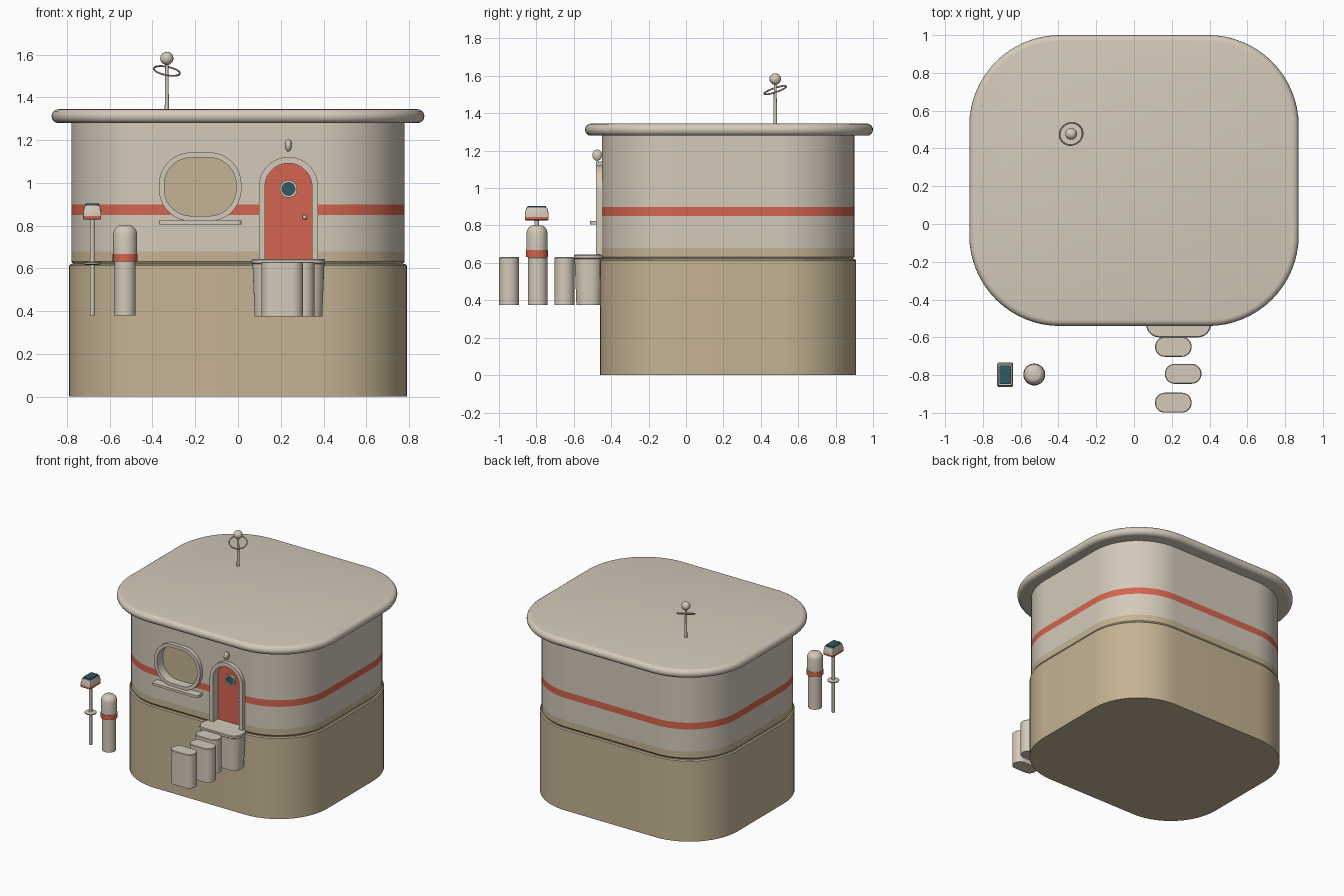
import bpy, bmesh, math
from mathutils import Vector

if "Cube" in bpy.data.objects:
    bpy.data.objects.remove(bpy.data.objects["Cube"])


def material(name, rgb):
    m = bpy.data.materials.new(name)
    m.diffuse_color = (*rgb, 1)
    m.use_nodes = True
    m.node_tree.nodes["Principled BSDF"].inputs["Base Color"].default_value = m.diffuse_color
    return m


CREAM = material("cream", (0.66, 0.59, 0.49))
TAN = material("tan", (0.56, 0.455, 0.295))
RED = material("coral red", (0.66, 0.13, 0.08))
TEAL = material("dark teal", (0.03, 0.10, 0.125))


def rounded(cx, cy, hx, hy, r, seg=12):
    """Rounded rectangle outline."""
    pts = []
    for k, (sx, sy) in enumerate([(1, 1), (-1, 1), (-1, -1), (1, -1)]):
        for i in range(seg + 1):
            a = math.pi / 2 * (k + i / seg)
            pts.append((cx + sx * (hx - r) + r * math.cos(a),
                        cy + sy * (hy - r) + r * math.sin(a)))
    return pts


def arch(cx, z0, half, spring, seg=24):
    """Doorway outline with a half-round top."""
    arc = [(cx + half * math.cos(math.pi * i / seg), spring + half * math.sin(math.pi * i / seg))
           for i in range(seg + 1)]
    return [(cx - half, z0), (cx + half, z0)] + arc


def circle(cx, cy, r, seg=32):
    return [(cx + r * math.cos(2 * math.pi * i / seg), cy + r * math.sin(2 * math.pi * i / seg))
            for i in range(seg)]


def finish(ob):
    bpy.ops.object.select_all(action='DESELECT')
    ob.select_set(True)
    bpy.context.view_layer.objects.active = ob
    bpy.ops.object.shade_smooth_by_angle(angle=math.radians(35))


def loft(name, levels, mats, front=False, caps=True, rule=None):
    """Skin outlines (outline, depth) stacked along z, or along y when front is set."""
    bm = bmesh.new()
    rings = [[bm.verts.new((u, d, v) if front else (u, v, d)) for u, v in o] for o, d in levels]
    for a, b in zip(rings, rings[1:]):
        n = len(a)
        for i in range(n):
            bm.faces.new((a[i], a[(i + 1) % n], b[(i + 1) % n], b[i]))
    if caps:
        bm.faces.new(rings[0])
        bm.faces.new(rings[-1])
    bmesh.ops.remove_doubles(bm, verts=bm.verts, dist=1e-5)
    bmesh.ops.recalc_face_normals(bm, faces=bm.faces)
    if rule:
        for f in bm.faces:
            f.material_index = rule(f.calc_center_median())
    me = bpy.data.meshes.new(name)
    bm.to_mesh(me)
    bm.free()
    ob = bpy.data.objects.new(name, me)
    bpy.context.collection.objects.link(ob)
    for m in mats:
        me.materials.append(m)
    finish(ob)
    return ob


def frame(name, outer, inner, back, face, mat):
    """Trim around an opening, closed all round."""
    return loft(name, [(outer, back), (outer, face), (inner, face), (inner, back), (outer, back)],
                [mat], front=True, caps=False)


def ball(name, loc, scale, mat):
    bpy.ops.mesh.primitive_uv_sphere_add(segments=24, ring_count=14, radius=1, location=loc)
    ob = bpy.context.object
    ob.name = name
    ob.scale = scale
    ob.data.materials.append(mat)
    finish(ob)
    return ob


def turned(name, x, y, profile, mats, rule=None):
    return loft(name, [(circle(x, y, r), z) for r, z in profile], mats, rule=rule)


# Foundation
CY = 0.225


def footprint(inset, r=0.41):
    return rounded(0, CY, 0.79 - inset, 0.685 - inset, r - inset, 14)


loft("foundation", [(footprint(0), 0), (footprint(0), 0.613), (footprint(0.007), 0.62)], [TAN])

# Walls with a tan skirting and a red stripe
wall = loft("walls", [(footprint(0.022), 0.615), (footprint(0.01), 0.632), (footprint(0.01), 0.68),
                      (footprint(0.01), 0.85), (footprint(0.01), 0.90), (footprint(0.01), 1.29)],
            [CREAM, TAN, RED],
            rule=lambda c: 1 if c.z < 0.68 else 2 if 0.85 < c.z < 0.9 else 0)

# Window and door openings
WX, WZ = -0.177, 0.982
DX = 0.236
window_in = rounded(WX, WZ, 0.168, 0.136, 0.125)
window_out = rounded(WX, WZ, 0.193, 0.161, 0.15)
door_in = arch(DX, 0.645, 0.110, 0.982)
door_out = arch(DX, 0.625, 0.138, 0.984)
for hole in (window_in, door_in):
    cutter = loft("cutter", [(hole, -0.6), (hole, -0.40)], [CREAM], front=True)
    cutter.hide_render = True
    mod = wall.modifiers.new("opening", 'BOOLEAN')
    mod.operation = 'DIFFERENCE'
    mod.solver = 'EXACT'
    mod.object = cutter
    bpy.context.view_layer.objects.active = wall
    bpy.ops.object.modifier_apply(modifier=mod.name)
    bpy.data.objects.remove(cutter)
finish(wall)
wall.modifiers.new("even shading", 'WEIGHTED_NORMAL').keep_sharp = True

# Window
frame("window_frame", window_out, window_in, -0.44, -0.48, CREAM)
loft("window_pane", [(window_in, -0.41), (window_in, -0.40)], [TAN], front=True)
loft("window_sill", [(rounded(WX, -0.475, 0.193, 0.037, 0.015, 4), z) for z in (0.806, 0.824)], [CREAM])

# Door with porthole, knob and lamp
frame("door_frame", door_out, door_in, -0.44, -0.48, CREAM)
loft("door", [(door_in, -0.42), (door_in, -0.40)], [RED], front=True)
frame("porthole_rim", circle(DX, 0.972, 0.041), circle(DX, 0.972, 0.030), -0.415, -0.437, CREAM)
loft("porthole_glass", [(circle(DX, 0.972, 0.032), -0.427), (circle(DX, 0.972, 0.032), -0.419)],
     [TEAL], front=True)
ball("door_knob", (0.312, -0.43, 0.84), (0.011, 0.013, 0.011), CREAM)
ball("door_lamp", (DX, -0.475, 1.176), (0.016, 0.026, 0.03), CREAM)

# Roof slab with a rounded rim
rim = []
for i in range(9):
    a = -math.pi / 2 + math.pi * i / 8
    k = 0.032 * (1 - math.cos(a))
    rim.append((rounded(0, 0.23, 0.872 - k, 0.77 - k, 0.48 - k, 16), 1.3125 + 0.0325 * math.sin(a)))
loft("roof", rim, [CREAM])

# Antenna
AX, AY = -0.333, 0.477
turned("antenna_mast", AX, AY, [(0.010, 1.34), (0.007, 1.57)], [CREAM])
ball("antenna_ball", (AX, AY, 1.583), (0.031,) * 3, CREAM)
bpy.ops.mesh.primitive_torus_add(major_radius=0.062, minor_radius=0.0045, major_segments=40,
                                 minor_segments=8, location=(AX, AY, 1.524))
ring = bpy.context.object
ring.name = "antenna_ring"
ring.rotation_euler = Vector((0.2, -0.34, 1)).to_track_quat('Z', 'Y').to_euler()
ring.data.materials.append(CREAM)
finish(ring)

# Door landing, tapered below a lip
def landing(k):
    return rounded(0.236, -0.52, 0.172 - k, 0.08 - k, 0.07 - k, 8)


loft("landing", [(landing(0.014), 0.375), (landing(0.004), 0.622), (landing(0), 0.626),
                 (landing(0), 0.64), (landing(0.005), 0.645)], [CREAM])

# Stepping blocks
for x, y in ((0.208, -0.65), (0.26, -0.793), (0.208, -0.946)):
    def block(k):
        return rounded(x, y, 0.097 - k, 0.053 - k, 0.052 - k, 8)
    loft("stepping_block", [(block(0), 0.375), (block(0), 0.627), (block(0.004), 0.631)], [CREAM])

# Canister with a red band and a domed cap
turned("canister", -0.528, -0.797,
       [(0.049, 0.38), (0.049, 0.632), (0.058, 0.632), (0.058, 0.668), (0.056, 0.668), (0.056, 0.762),
        (0.053, 0.775), (0.046, 0.787), (0.037, 0.796), (0.03, 0.80)],
       [CREAM, RED], rule=lambda c: 1 if 0.631 < c.z < 0.669 else 0)

# Post with a disc and a hooded head
PX, PY = -0.682, -0.798
turned("post", PX, PY, [(0.011, 0.38), (0.011, 0.835)], [CREAM])
turned("post_disc", PX, PY, [(0.034, 0.617), (0.041, 0.62), (0.041, 0.627), (0.034, 0.63)], [CREAM])


def head(hx, hy):
    return rounded(PX, PY, hx, hy, 0.006, 2)


loft("post_head", [(head(0.036, 0.058), 0.828), (head(0.042, 0.064), 0.832), (head(0.042, 0.064), 0.846),
                   (head(0.042, 0.064), 0.862), (head(0.036, 0.056), 0.895)],
     [CREAM, RED], rule=lambda c: 1 if c.z < 0.846 else 0)
loft("post_panel", [(head(0.031, 0.049), 0.894), (head(0.031, 0.049), 0.903)], [TEAL])
